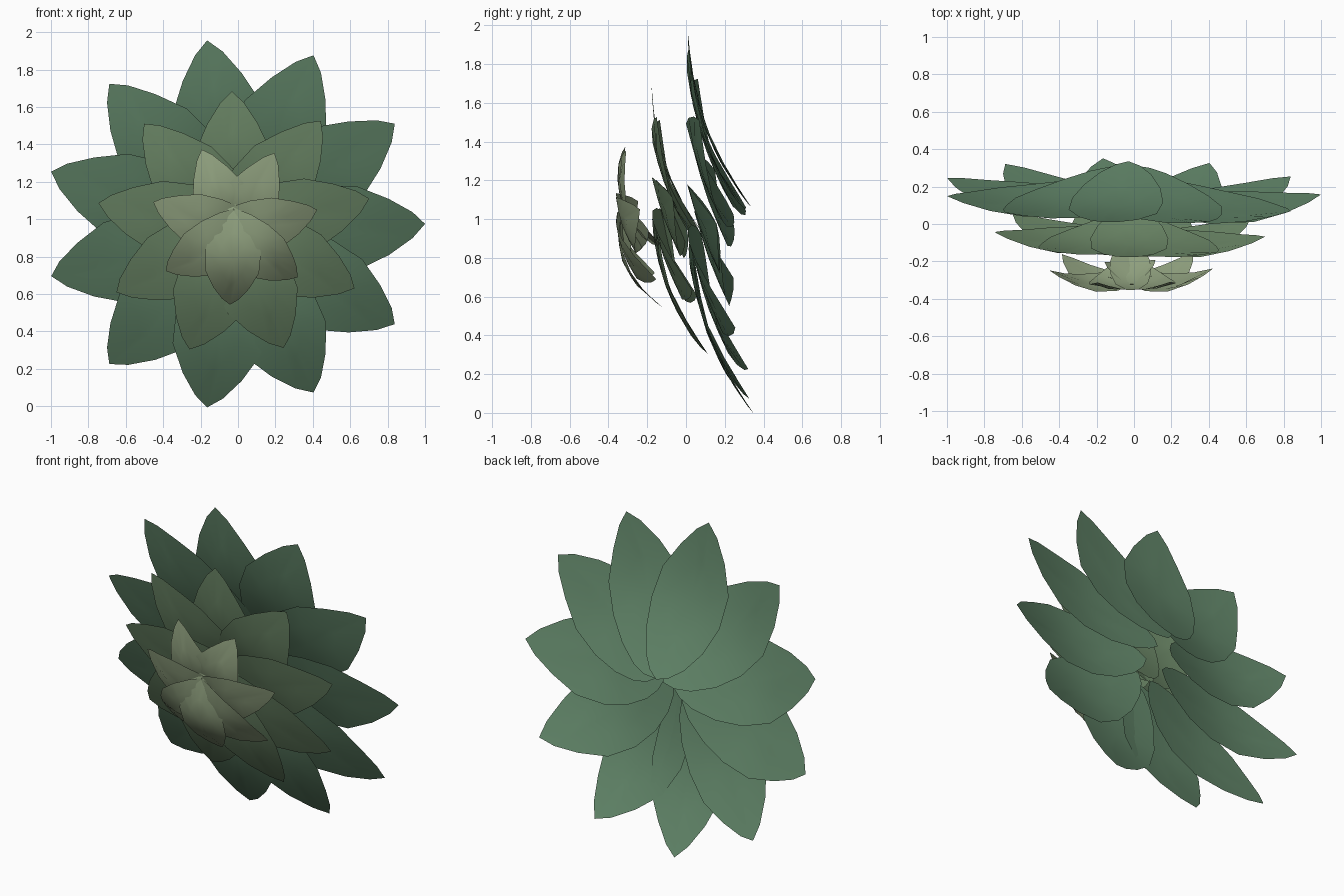
import bpy, math
from mathutils import Matrix, Vector

if "Cube" in bpy.data.objects:
    bpy.data.objects.remove(bpy.data.objects["Cube"])

TILT = math.radians(20)
# half outline of a petal: (along, half width), base -> tip
HALF = [(-1, 0), (-.93, .27), (-.78, .55), (-.5, .83), (-.15, .99), (.25, .96),
        (.6, .64), (.86, .3), (1, 0)]
OUTLINE = HALF + [(t, -w) for t, w in HALF[-2:0:-1]]


def petal_mesh(name, length, width, arch, mat):
    """Thin leaf arched along its length, with a slight raised middle."""
    n = len(OUTLINE)
    verts = []
    for k, h in ((1, 0), (.5, .1)):
        verts += [(t * length * k, w * width * k, arch * (1 - (t * k) ** 2 + h))
                  for t, w in OUTLINE]
    verts.append((0, 0, arch * 1.15))
    faces = []
    for i in range(n):
        j = (i + 1) % n
        faces.append((j, i, n + i, n + j))
        faces.append((n + j, n + i, 2 * n))
    me = bpy.data.meshes.new(name)
    me.from_pydata(verts, [], faces)
    me.materials.append(mat)
    me.shade_smooth()
    return me


def ring(name, count, phase, y, radius, half_len, width, arch, skew, color):
    """Ring of petals; each petal tips about its own centre by the same tilt."""
    mat = bpy.data.materials.new(name + "_green")
    mat.diffuse_color = (*color, 1)
    mat.use_nodes = True
    mat.node_tree.nodes["Principled BSDF"].inputs["Base Color"].default_value = mat.diffuse_color
    me = petal_mesh(name, half_len, width, arch, mat)
    lean = Matrix.Rotation(TILT, 3, 'X')
    for i in range(count):
        a = math.radians(phase) + i * math.tau / count
        d = Vector((math.cos(a), 0, math.sin(a)))
        normal = Vector((0, -1, 0))
        basis = Matrix((d, normal.cross(d), normal)).transposed()
        ob = bpy.data.objects.new(f"{name}_{i + 1}", me)
        pos = Vector((-.02, y - skew * (d.x + .4 * d.z), .975)) + d * (radius - half_len)
        ob.matrix_world = Matrix.Translation(pos) @ (lean @ basis).to_4x4()
        bpy.context.collection.objects.link(ob)


# outer, middle and inner rings of leaves
ring("outer_leaf", 11, 0, .178, 1.02, .48, .248, .075, .02, (.12, .235, .14))
ring("middle_leaf", 9, 11, -.03, .735, .42, .21, .07, .01, (.165, .27, .15))
ring("inner_leaf", 7, 10, -.22, .45, .295, .15, .1, 0, (.29, .37, .22))
